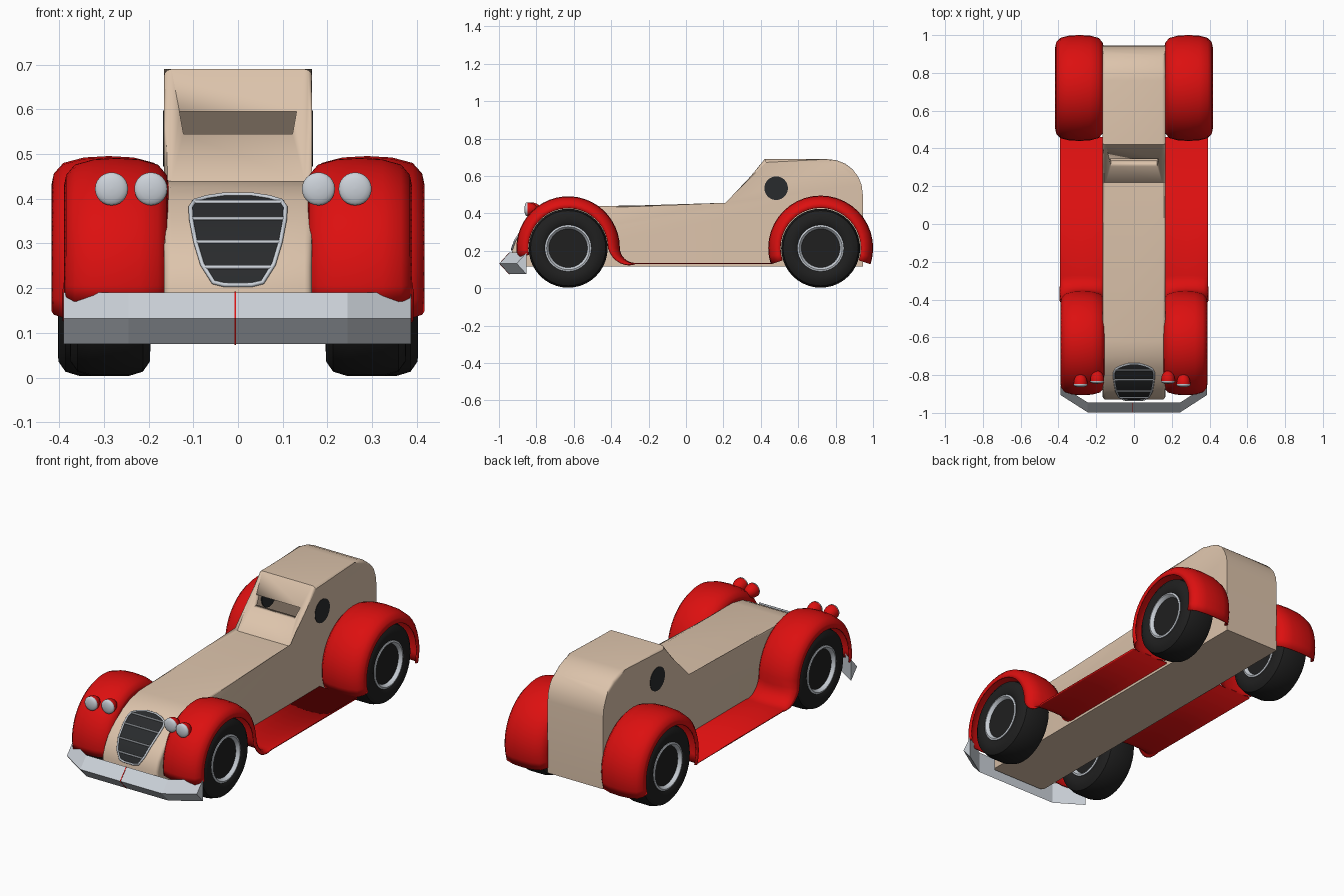
import bpy, bmesh, math
from mathutils import Vector

if "Cube" in bpy.data.objects:
    bpy.data.objects.remove(bpy.data.objects["Cube"])


def mat(name, r, g, b):
    m = bpy.data.materials.new(name)
    m.diffuse_color = (r, g, b, 1)
    m.use_nodes = True
    m.node_tree.nodes["Principled BSDF"].inputs["Base Color"].default_value = m.diffuse_color
    return m


CREAM = mat("cream_paint", 0.72, 0.55, 0.41)
RED = mat("red_paint", 0.72, 0.005, 0.005)
SILVER = mat("silver_metal", 0.6, 0.64, 0.69)
RUBBER = mat("black_rubber", 0.014, 0.014, 0.014)
DARK = mat("dark_glass", 0.022, 0.024, 0.026)


def finish(bm, name, material, angle=35):
    bmesh.ops.recalc_face_normals(bm, faces=bm.faces[:])
    me = bpy.data.meshes.new(name)
    bm.to_mesh(me)
    bm.free()
    me.materials.append(material)
    ob = bpy.data.objects.new(name, me)
    bpy.context.collection.objects.link(ob)
    bpy.ops.object.select_all(action='DESELECT')
    ob.select_set(True)
    bpy.context.view_layer.objects.active = ob
    bpy.ops.object.shade_smooth_by_angle(angle=math.radians(angle))
    return ob


def loft(rows, closed=False, caps=False):
    """Skin a list of equal-length point rows."""
    bm = bmesh.new()
    vs = [[bm.verts.new(p) for p in row] for row in rows]
    n = len(rows[0])
    for a, b in zip(vs, vs[1:]):
        for i in range(n if closed else n - 1):
            j = (i + 1) % n
            bm.faces.new((a[i], a[j], b[j], b[i]))
    if caps:
        bm.faces.new(vs[0])
        bm.faces.new(vs[-1])
    return bm


def lathe(name, prof, centre, axis, material, n=40):
    """Spin (offset along axis, radius) points around the x or y axis."""
    c = Vector(centre)
    rows = []
    for a, r in prof:
        row = []
        for i in range(n):
            t = 2 * math.pi * i / n
            u, v = r * math.cos(t), r * math.sin(t)
            row.append(c + Vector((a, u, v) if axis == 'x' else (u, a, v)))
        rows.append(row)
    return finish(loft(rows, True, True), name, material)


# body: one side profile pushed across x, upper side edges rounded
NOSE = [(-0.93, 0.2), (-0.912, 0.25), (-0.88, 0.30), (-0.82, 0.352),
        (-0.76, 0.395), (-0.70, 0.425), (-0.62, 0.44)]
roof = [(0.76 + 0.185 * math.sin(math.radians(t)), 0.505 + 0.185 * math.cos(math.radians(t)))
        for t in range(0, 91, 15)]
outline = [(-0.93, 0.115)] + NOSE + [(0.22, 0.44), (0.42, 0.69)] + roof + [(0.945, 0.115)]
bm = loft([[(x, y, z) for y, z in outline] for x in (-0.166, 0.166)], True, True)
edges = []
for e in bm.edges:
    a, b = e.verts
    if abs(a.co.x - b.co.x) < 1e-5 and max(a.co.z, b.co.z) > 0.15 and max(a.co.y, b.co.y) < 0.9:
        edges.append(e)
bmesh.ops.bevel(bm, geom=edges, offset=0.017, segments=3, profile=0.5, affect='EDGES')
body = finish(bm, "body", CREAM)

# hollow cab and windscreen slot
cavity = [(0.27, 0.46), (0.43, 0.665), (0.76, 0.665), (0.92, 0.5), (0.92, 0.2), (0.27, 0.2)]
slot = [(-0.122, 0.545), (0.122, 0.545), (0.131, 0.595), (-0.131, 0.595)]
cutters = [
    finish(loft([[(x, y, z) for y, z in cavity] for x in (-0.155, 0.155)], True, True),
           "cab_cutter", CREAM),
    finish(loft([[(x, y, z) for x, z in slot] for y in (0.15, 0.55)], True, True),
           "slot_cutter", CREAM)]
for c in cutters:
    c.hide_render = True
    m = body.modifiers.new("cut", 'BOOLEAN')
    m.operation, m.solver, m.object = 'DIFFERENCE', 'EXACT', c
    bpy.context.view_layer.objects.active = body
    bpy.ops.object.modifier_apply(modifier=m.name)
for c in cutters:
    bpy.data.objects.remove(c)


# grille plate laid on the nose
def nose_y(z):
    for (y0, z0), (y1, z1) in zip(NOSE, NOSE[1:]):
        if z0 <= z <= z1:
            return y0 + (y1 - y0) * (z - z0) / (z1 - z0)


def half_width(z):
    for (z0, w0), (z1, w1) in zip(GRILLE, GRILLE[1:]):
        if z0 <= z <= z1:
            return w0 + (w1 - w0) * (z - z0) / (z1 - z0)


def on_nose(x, z, lift):
    return (x, nose_y(z) - lift * 0.75, z + lift * 0.65)


GRILLE = [(0.204, 0.03), (0.21, 0.055), (0.25, 0.08), (0.30, 0.095), (0.352, 0.105),
          (0.378, 0.106), (0.392, 0.097), (0.40, 0.07), (0.406, 0.03)]
finish(loft([[on_nose(x, z, 0.005) for x in (-w, w)] for z, w in GRILLE]), "grille", DARK)


def tube(name, pts, radius, cyclic):
    cu = bpy.data.curves.new(name, 'CURVE')
    cu.dimensions = '3D'
    cu.bevel_depth = radius
    cu.bevel_resolution = 2
    sp = cu.splines.new('POLY')
    sp.points.add(len(pts) - 1)
    for p, q in zip(sp.points, pts):
        p.co = (*q, 1)
    sp.use_cyclic_u = cyclic
    cu.materials.append(SILVER)
    bpy.context.collection.objects.link(bpy.data.objects.new(name, cu))


tube("grille_frame", [on_nose(w, z, 0.005) for z, w in GRILLE] +
     [on_nose(-w, z, 0.005) for z, w in reversed(GRILLE)], 0.005, True)
for i, z in enumerate((0.243, 0.30, 0.352, 0.389)):
    w = half_width(z)
    tube(f"grille_bar_{i}", [on_nose(-w, z, 0.006), on_nose(w, z, 0.006)], 0.0042, False)


# bumper: wedge section swept along a bent path
def wedge(x, y, grow=0.0):
    return [(x, y - grow, 0.132), (x, y + 0.052, 0.19 + grow), (x, y + 0.052, 0.075 - grow)]


finish(loft([wedge(-0.39, -0.905), wedge(-0.245, -0.997), wedge(0.245, -0.997),
             wedge(0.387, -0.905)], True, True), "bumper", SILVER, 10)
finish(loft([wedge(-0.008, -0.997, 0.002), wedge(-0.004, -0.997, 0.002)], True, True),
       "bumper_seam", RED, 10)

# fenders: arched section lofted along a path, with the running board
SECTION = [(0, 1), (0.02, 0.6), (0.1, 0.24), (0.28, 0.05), (0.5, 0),
           (0.72, 0.05), (0.9, 0.24), (0.98, 0.6), (1, 1)]


def station(y, z, ny, nz, xi, xo, d):
    return [(xi + (xo - xi) * u, y - ny * d * k, z - nz * d * k) for u, k in SECTION]


def arc(cy, r, start, end, xi, xo, d, n=24):
    rows = []
    for i in range(n + 1):
        t = math.radians(start + (end - start) * i / n)
        c, s = math.cos(t), math.sin(t)
        rows.append(station(cy + r * c, 0.215 + r * s, c, s, xi, xo, d))
    return rows


def fender(name, rows):
    ob = finish(loft(rows), name, RED, 40)
    m = ob.modifiers.new("thickness", 'SOLIDIFY')
    m.thickness = 0.007
    m.offset = 0
    ob.modifiers.new("mirror", 'MIRROR')


front = arc(-0.63, 0.273, 190, 0, 0.158, 0.386, 0.06)
R = 0.085
for i in range(1, 9):
    t = math.radians(90 * i / 8)
    front.append(station(-0.357 + R - R * math.cos(t), 0.132 + R - R * math.sin(t),
                         math.cos(t), math.sin(t), 0.158, 0.39, 0.06 * (1 - i / 8)))
front.append(station(0.46, 0.132, 0, 1, 0.158, 0.392, 0))
fender("front_fender_and_running_board", front)
fender("rear_fender", arc(0.72, 0.277, -18, 198, 0.164, 0.414, 0.062))

# wheels
tyre = [(0.07, 0.11), (0.08, 0.12), (0.09, 0.145), (0.089, 0.178), (0.073, 0.201), (0.04, 0.211)]
rim = [(0.032, 0.014), (0.058, 0.014), (0.054, 0.028), (0.03, 0.03), (0.025, 0.04),
       (0.03, 0.088), (0.078, 0.106), (0.088, 0.115), (0.085, 0.124)]
rim[0] = (0.062, 0.004)
for side, sx in (("right", 1), ("left", -1)):
    for end, x, y in (("front", 0.286, -0.63), ("rear", 0.313, 0.72)):
        c = (sx * x, y, 0.214)
        lathe(f"{end}_{side}_tyre", tyre + [(-a, r) for a, r in reversed(tyre)], c, 'x', RUBBER)
        lathe(f"{end}_{side}_rim", rim + [(-a, r) for a, r in reversed(rim)], c, 'x', SILVER)
    # round side window
    lathe(f"{side}_side_window", [(-0.009, 0.063), (0.009, 0.063)],
          (sx * 0.159, 0.482, 0.535), 'x', DARK, 32)

# headlights: red bowl with a silver lens
for i, (x, y) in enumerate(((-0.283, -0.84), (-0.195, -0.822), (0.18, -0.822), (0.262, -0.84))):
    angs = [math.radians(a) for a in (2, 20, 40, 60, 80, 90)]
    lathe(f"headlight_bowl_{i}", [(0.046 * math.cos(a), 0.036 * math.sin(a)) for a in angs]
          + [(-0.012, 0.036)], (x, y, 0.422), 'y', RED, 24)
    lathe(f"headlight_lens_{i}", [(-0.012 - 0.012 * math.cos(a), 0.037 * math.sin(a)) for a in angs]
          + [(-0.008, 0.037)], (x, y, 0.422), 'y', SILVER, 24)
